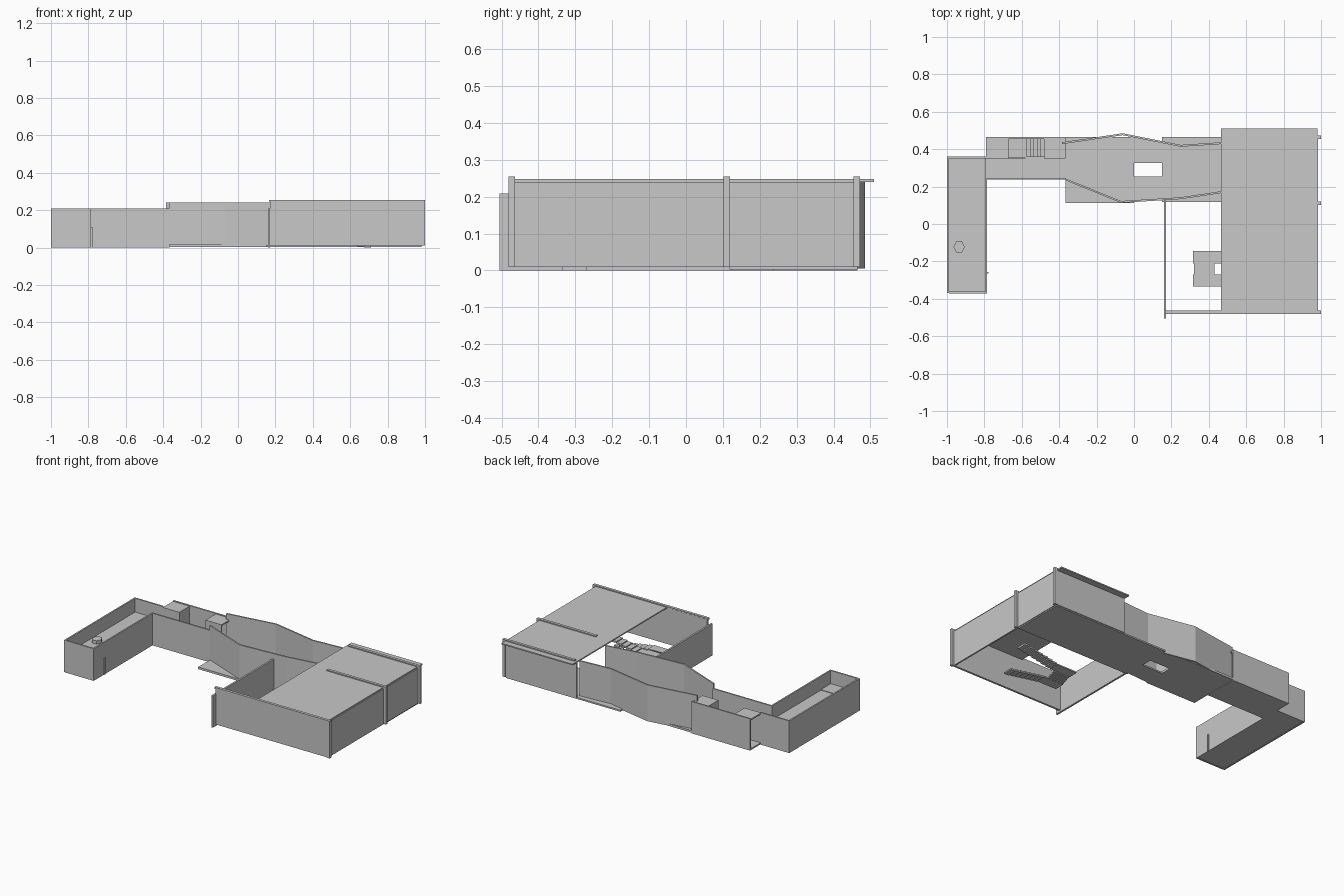
import bpy, bmesh, math

mat = bpy.data.materials.new("plain_grey")
mat.diffuse_color = (0.58, 0.58, 0.58, 1)


def prism(name, pts, z0, z1):
    """Extrude a plan outline from z0 to z1."""
    bm = bmesh.new()
    face = bm.faces.new([bm.verts.new((x, y, z0)) for x, y in pts])
    up = bmesh.ops.extrude_face_region(bm, geom=[face])["geom"]
    bmesh.ops.translate(bm, vec=(0, 0, z1 - z0),
                        verts=[v for v in up if isinstance(v, bmesh.types.BMVert)])
    bmesh.ops.recalc_face_normals(bm, faces=bm.faces)
    me = bpy.data.meshes.new(name)
    bm.to_mesh(me)
    bm.free()
    me.materials.append(mat)
    ob = bpy.data.objects.new(name, me)
    bpy.context.collection.objects.link(ob)
    return ob


def box(name, x0, x1, y0, y1, z0, z1):
    return prism(name, [(x0, y0), (x1, y0), (x1, y1), (x0, y1)], z0, z1)


def wall(name, path, z0, z1, t=0.01):
    """Thin wall following a plan polyline."""
    off = t / 2
    prism(name, [(x, y - off) for x, y in path] +
          [(x, y + off) for x, y in reversed(path)], z0, z1)


# Main hall: roof, walls, posts and roof ribs
box("hall_roof", 0.465, 0.98, -0.475, 0.51, 0.24, 0.248)
box("hall_front_wall", 0.17, 0.98, -0.475, -0.462, 0.01, 0.248)
box("hall_right_wall", 0.975, 0.985, -0.475, 0.47, 0.01, 0.24)
box("hall_back_wall", 0.465, 0.98, 0.458, 0.47, 0.01, 0.24)
box("courtyard_wall", 0.16, 0.172, -0.505, 0.125, 0, 0.208)
for i, (y, x0) in enumerate([(-0.472, 0.165), (0.11, 0.57), (0.463, 0.48)]):
    box(f"hall_post_{i}", 0.98, 1.0, y - 0.009, y + 0.009, 0.01, 0.255)
    box(f"roof_rib_{i}", x0, 1.0, y - 0.009, y + 0.009, 0.245, 0.255)
box("hall_floor", 0.15, 0.98, 0.118, 0.465, 0.003, 0.013)

# Staircase between hall and courtyard: two landings, three flights
box("lower_landing", 0.315, 0.465, -0.335, -0.27, 0.042, 0.05)
box("upper_landing", 0.315, 0.465, -0.21, -0.145, 0.067, 0.075)
for i in range(4):
    y = -0.27 + i * 0.015
    box(f"middle_step_{i}", 0.32, 0.43, y, y + 0.015, 0.043 + i * 0.006, 0.054 + i * 0.006)
for i in range(7):
    x = 0.465 + i * 0.035
    box(f"lower_step_{i}", x, x + 0.035, -0.335, -0.27, 0.036 - i * 0.006, 0.045 - i * 0.006)
    box(f"upper_step_{i}", x, x + 0.035, -0.21, -0.145, 0.07 + i * 0.007, 0.081 + i * 0.007)

# Angled link: folded walls, floor with an opening
front = [(-0.37, 0.24), (-0.07, 0.118), (0.25, 0.138), (0.465, 0.17)]
back = [(-0.385, 0.432), (-0.06, 0.48), (0.25, 0.418), (0.465, 0.432)]
wall("link_front_wall", front, 0.005, 0.242)
wall("link_back_wall", back, 0.005, 0.242)
box("link_floor", -0.367, 0, 0.112, 0.465, 0.004, 0.018)
prism("link_floor_front_strip", [(0, 0.122), (0.15, 0.132), (0.15, 0.255), (0, 0.255)], 0.004, 0.013)
prism("link_floor_back_strip", [(0, 0.325), (0.15, 0.325), (0.15, 0.438), (0, 0.465)], 0.004, 0.013)
box("opening_kerb", 0, 0.15, 0.325, 0.335, 0.004, 0.02)

# Corridor with two roofed cells and a stair between them
box("corridor_floor", -0.79, -0.365, 0.24, 0.465, 0, 0.01)
box("corridor_front_wall", -0.79, -0.365, 0.237, 0.247, 0, 0.21)
box("corridor_back_wall", -0.79, -0.365, 0.455, 0.465, 0, 0.208)
for name, x0, x1, wx in [("left", -0.79, -0.67, -0.675), ("right", -0.48, -0.365, -0.48)]:
    box(name + "_cell_roof", x0, x1, 0.35, 0.46, 0.195, 0.204)
    box(name + "_cell_front", x0, x1, 0.35, 0.356, 0.01, 0.2)
    box(name + "_cell_side", wx, wx + 0.005, 0.35, 0.46, 0.01, 0.2)
box("stair_front_wall", -0.67, -0.58, 0.35, 0.356, 0.01, 0.14)
for i in range(5):
    x = -0.575 + i * 0.019
    box(f"cell_step_{i}", x, x + 0.019, 0.357, 0.455, 0.01, 0.03 + i * 0.02)

# Left wing: perimeter walls, two floors, stool and doorway
box("wing_left_wall", -1.0, -0.99, -0.37, 0.36, 0, 0.21)
box("wing_right_wall", -0.795, -0.785, -0.372, 0.247, 0, 0.21)
box("wing_front_wall", -0.99, -0.79, -0.372, -0.362, 0, 0.21)
box("wing_back_wall", -0.99, -0.79, 0.35, 0.36, 0, 0.21)
box("wing_floor", -0.99, -0.79, -0.362, 0.35, 0.002, 0.012)
box("wing_upper_floor", -0.99, -0.795, -0.362, 0.35, 0.11, 0.12)
box("entrance_slab", -0.89, -0.795, -0.362, -0.26, 0.115, 0.124)
box("entrance_post", -0.786, -0.779, -0.264, -0.256, 0, 0.11)
prism("hexagonal_stool", [(-0.935 + 0.03 * math.cos(a * math.pi / 3),
                           -0.122 + 0.035 * math.sin(a * math.pi / 3))
                          for a in range(6)], 0.12, 0.142)
